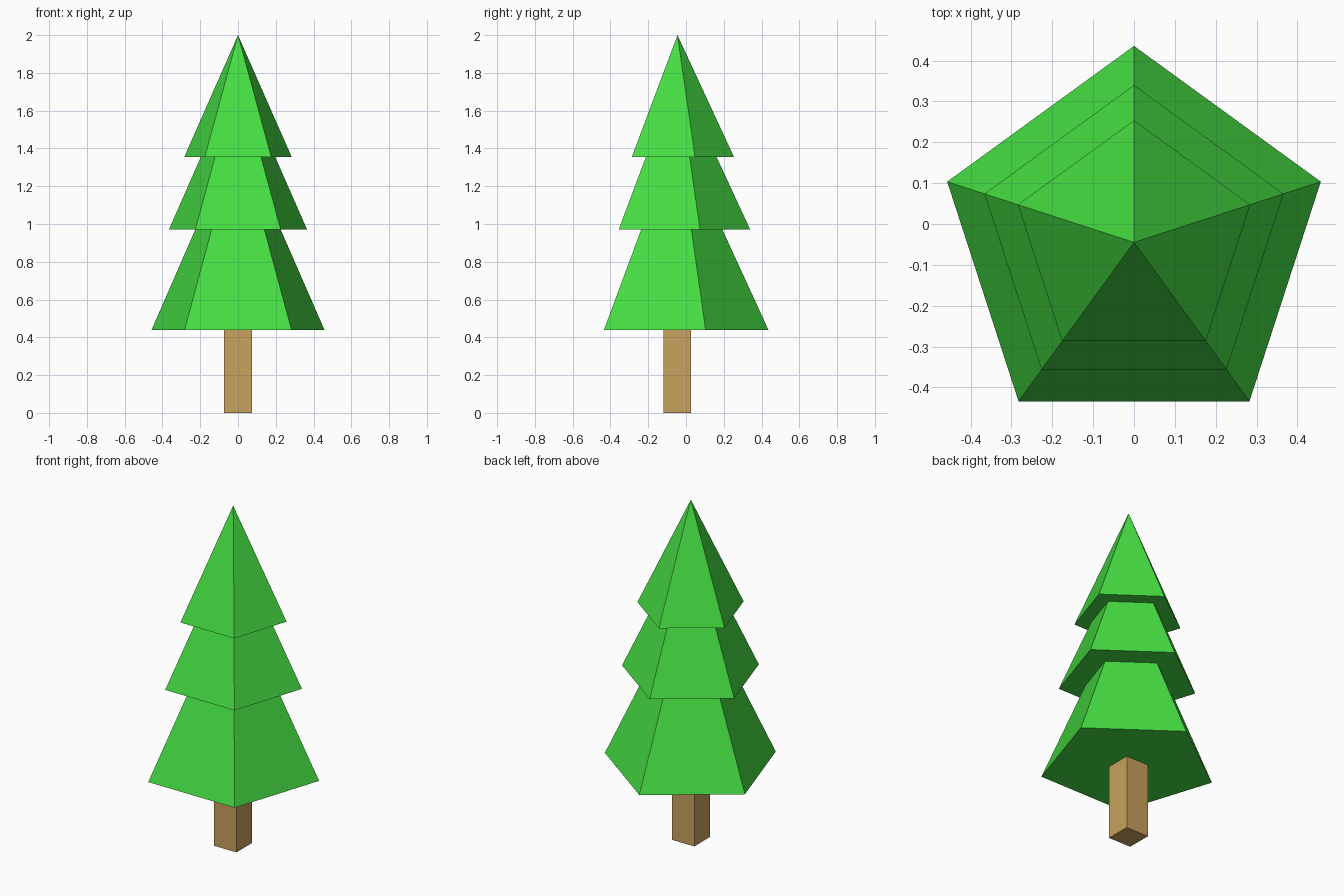
import bpy, bmesh
from math import sin, cos, tau

if "Cube" in bpy.data.objects:
    bpy.data.objects.remove(bpy.data.objects["Cube"])

SIDES = 5
CY = -0.045  # trunk axis; pentagon points to the back


def material(name, color):
    m = bpy.data.materials.new(name)
    m.diffuse_color = color
    m.use_nodes = True
    m.node_tree.nodes["Principled BSDF"].inputs["Base Color"].default_value = m.diffuse_color
    return m


def finish(bm, name, mat):
    bmesh.ops.recalc_face_normals(bm, faces=bm.faces[:])
    me = bpy.data.meshes.new(name)
    bm.to_mesh(me)
    bm.free()
    me.materials.append(mat)
    ob = bpy.data.objects.new(name, me)
    bpy.context.collection.objects.link(ob)
    return ob


green = material("foliage_green", (0.06, 0.73, 0.055, 1))
wood = material("trunk_wood", (0.58, 0.36, 0.11, 1))

# Foliage: pentagonal profile of (radius, height), stepped ledges between tiers
profile = [(0.481, 0.44), (0.238, 0.97), (0.385, 0.97),
           (0.207, 1.355), (0.299, 1.355)]
bm = bmesh.new()
rings = [[bm.verts.new((r * sin(tau * i / SIDES), CY + r * cos(tau * i / SIDES), z))
          for i in range(SIDES)] for r, z in profile]
apex = bm.verts.new((0, CY, 2.0))
bm.faces.new(rings[0])
for i in range(SIDES):
    j = (i + 1) % SIDES
    for a, b in zip(rings, rings[1:]):
        bm.faces.new((a[i], a[j], b[j], b[i]))
    bm.faces.new((rings[-1][i], rings[-1][j], apex))
finish(bm, "foliage", green)

# Trunk: square post reaching the underside of the foliage
bm = bmesh.new()
bmesh.ops.create_cube(bm, size=1)
bmesh.ops.scale(bm, vec=(0.147, 0.147, 0.44), verts=bm.verts[:])
bmesh.ops.translate(bm, vec=(0, CY - 0.001, 0.22), verts=bm.verts[:])
finish(bm, "trunk", wood)
